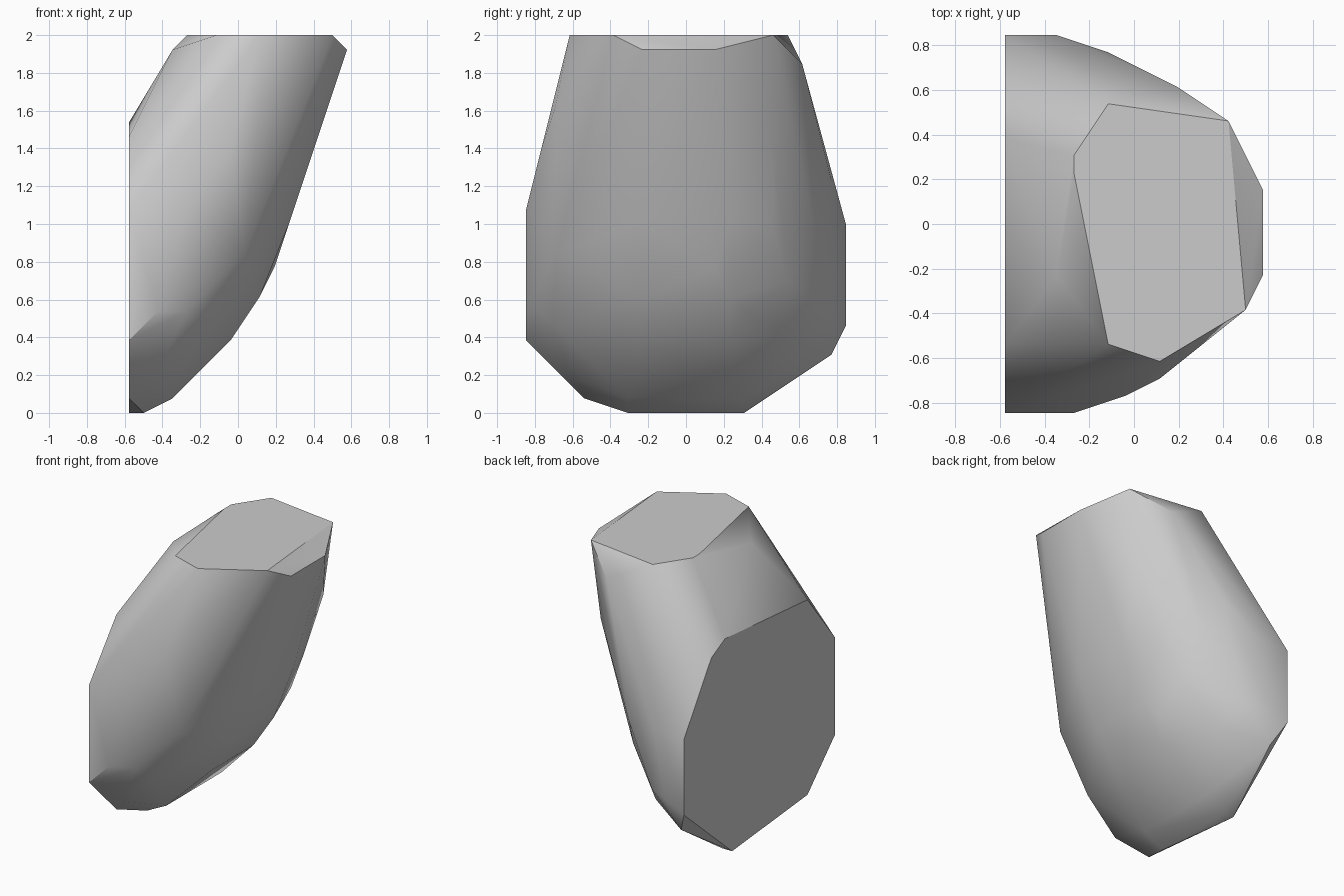
import bpy
import bmesh
import math

default_cube = bpy.data.objects.get("Cube")
if default_cube:
    bpy.data.objects.remove(default_cube, do_unlink=True)

# Stone colour
stone = bpy.data.materials.new("stone grey")
stone.use_nodes = True
grey = (0.6, 0.6, 0.6, 1)
stone.diffuse_color = grey
stone.node_tree.nodes["Principled BSDF"].inputs["Base Color"].default_value = grey

# The stone is the hull of corners on a coarse grid of equal steps
STEP = 1 / 13
HALF_WIDTH = 7.5

# Outline of the flat cut side, as depth and height
cut_side = [(11, 13), (11, 6), (7, 19), (5, 20), (-7, 19),
            (-11, 14), (-11, 5), (-7, 1), (4, 0)]

# Outline of the flat crown, as width and depth
crown = [(6, 7), (4, 4), (4, 3), (6, -7), (9, -8), (14, -5), (13, 6)]

# Single corners on the crown rim
rim_corners = [(3, -3, 25), (15, -3, 25), (15, 2, 25)]

# Back flank, from the crown down to the foot
back_corners = [(10, 8, 24), (12, 6, 19), (6, 10, 16), (3, 11, 13),
                (10, 6, 13), (10, 2, 10), (8, 7, 9), (8, 4, 7),
                (5, 8, 5), (1, 10, 4), (4, 6, 3)]

# Front flank, from the crown down to the foot
front_corners = [(9, -9, 21), (7, -10, 18), (4, -11, 14), (8, -9, 11),
                 (5, -9, 6), (6, -6, 6), (2, -9, 3), (3, -7, 3)]

# Corners of the rounded belly, alike at front and back
belly_corners = [(11, 3, 13), (7, 9, 12), (2, 11, 7), (4, 10, 7),
                 (9, 3, 8), (7, 3, 5), (3, 4, 1), (1, 4, 0)]

corners = [(0, depth, height) for depth, height in cut_side]
corners += [(width, depth, 26) for width, depth in crown]
corners += rim_corners + back_corners + front_corners
for width, depth, height in belly_corners:
    corners += [(width, depth, height), (width, -depth, height)]


def build_hull(name, points, material):
    """Wrap the points in a convex skin and make it an object."""
    bm = bmesh.new()
    for width, depth, height in points:
        bm.verts.new(((width - HALF_WIDTH) * STEP, depth * STEP, height * STEP))
    hull = bmesh.ops.convex_hull(bm, input=bm.verts[:], use_existing_faces=False)
    unused = set(hull["geom_interior"] + hull["geom_unused"])
    loose = [item for item in unused if isinstance(item, bmesh.types.BMVert)]
    bmesh.ops.delete(bm, geom=loose, context="VERTS")
    # Merge the flat triangles into whole facets
    bmesh.ops.dissolve_limit(bm, angle_limit=math.radians(1),
                             verts=bm.verts[:], edges=bm.edges[:])
    bmesh.ops.recalc_face_normals(bm, faces=bm.faces[:])
    # Keep the rims of the flat crown and the cut side crisp
    for face in bm.faces:
        if face.normal.z > 0.99 or face.normal.x < -0.99:
            for edge in face.edges:
                edge.smooth = False
    mesh = bpy.data.meshes.new(name)
    bm.to_mesh(mesh)
    bm.free()
    mesh.materials.append(material)
    obj = bpy.data.objects.new(name, mesh)
    bpy.context.collection.objects.link(obj)
    return obj


boulder = build_hull("boulder", corners, stone)

# Soft flanks, crisp cut edges
bpy.ops.object.select_all(action="DESELECT")
boulder.select_set(True)
bpy.context.view_layer.objects.active = boulder
bpy.ops.object.shade_smooth_by_angle(angle=math.radians(35), keep_sharp_edges=True)
